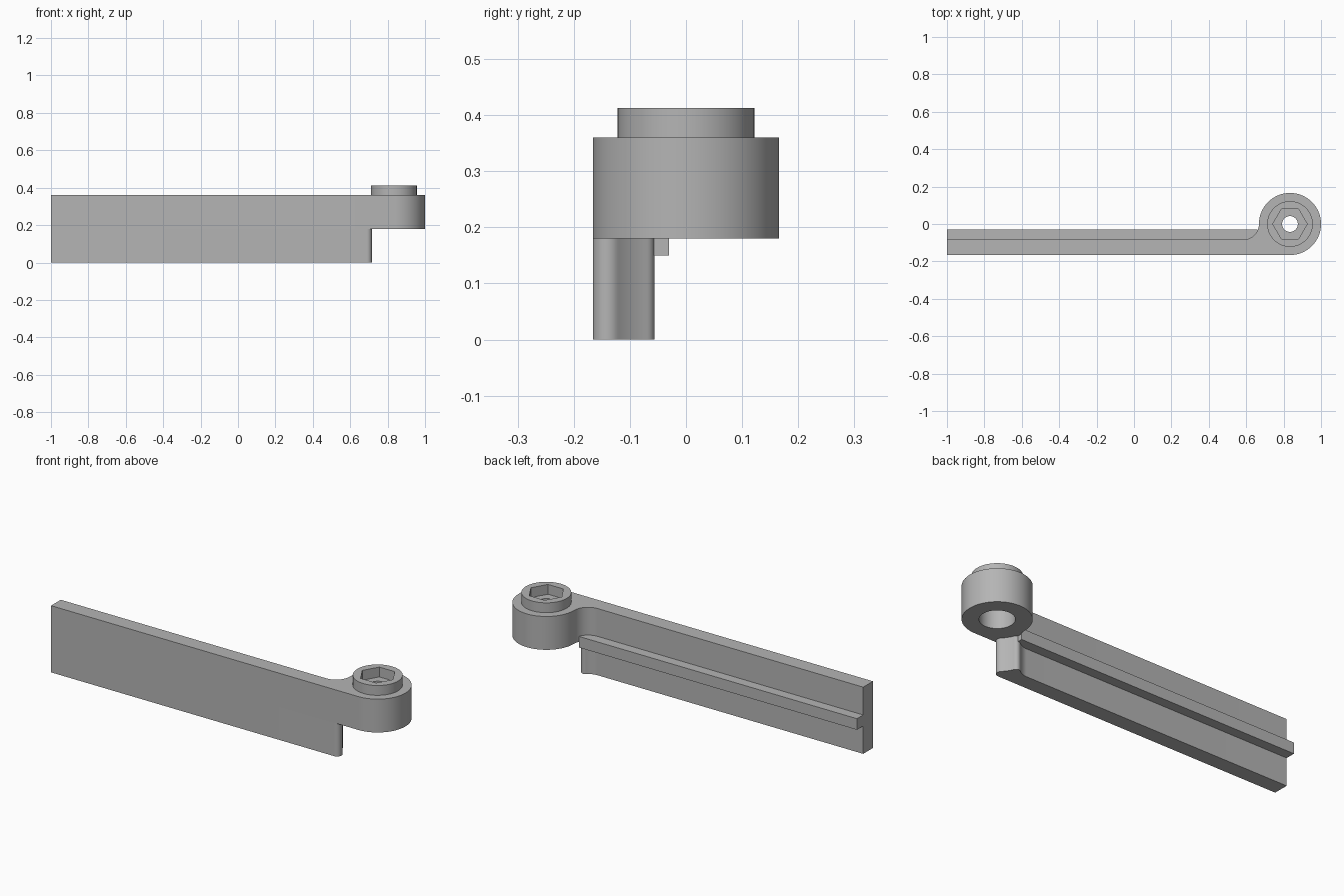
import bpy, bmesh
from math import sin, cos, pi, atan2, sqrt, hypot, radians

cube = bpy.data.objects.get("Cube")
if cube:
    bpy.data.objects.remove(cube, do_unlink=True)

EYE_X, EYE_R = 0.834, 0.166          # pivot eye centre and radius
FRONT, BACK = -0.166, -0.083         # faces of the arm plate
FIL_R = 0.083                        # fillet between plate and eye
FIL_X = EYE_X - EYE_R - FIL_R
SPLIT, TOP, COLLAR_TOP = 0.18, 0.36, 0.413

grey = bpy.data.materials.new("plain grey")
grey.use_nodes = True
colour = (0.46, 0.46, 0.46, 1)
grey.diffuse_color = colour
grey.node_tree.nodes["Principled BSDF"].inputs["Base Color"].default_value = colour


def arc(cx, cy, r, a0, a1, n):
    return [(cx + r * cos(a0 + (a1 - a0) * i / n),
             cy + r * sin(a0 + (a1 - a0) * i / n)) for i in range(n + 1)]


def circle(r, n=64):
    return arc(EYE_X, 0, r, 0, 2 * pi, n)[:-1]


def prism(name, outline, z0, z1):
    bm = bmesh.new()
    face = bm.faces.new([bm.verts.new((x, y, z0)) for x, y in outline])
    out = bmesh.ops.extrude_face_region(bm, geom=[face])["geom"]
    bmesh.ops.translate(bm, vec=(0, 0, z1 - z0),
                        verts=[v for v in out if isinstance(v, bmesh.types.BMVert)])
    bmesh.ops.recalc_face_normals(bm, faces=bm.faces[:])
    mesh = bpy.data.meshes.new(name)
    bm.to_mesh(mesh)
    bm.free()
    mesh.materials.append(grey)
    obj = bpy.data.objects.new(name, mesh)
    bpy.context.collection.objects.link(obj)
    return obj


def cut(obj, cutter):
    mod = obj.modifiers.new("cut", "BOOLEAN")
    mod.operation, mod.solver, mod.object = "DIFFERENCE", "EXACT", cutter
    bpy.context.view_layer.objects.active = obj
    bpy.ops.object.modifier_apply(modifier=mod.name)
    bpy.data.objects.remove(cutter, do_unlink=True)


# Upper arm with pivot eye and concave fillet
outline = [(-1, FRONT)] + arc(EYE_X, 0, EYE_R, -pi / 2, pi, 60)
outline += arc(FIL_X, 0, FIL_R, 0, -pi / 2, 20)[1:] + [(-1, BACK)]
arm = prism("arm_with_eye", outline, SPLIT, TOP)
cut(arm, prism("bore_cutter", circle(0.085), SPLIT - 0.1, 0.32))
cut(arm, prism("pin_hole_cutter", circle(0.042, 40), SPLIT - 0.1, TOP + 0.1))

# Lower blade, its end hollowed around the eye with rounded corners
HOLLOW, F, G = 0.175, 0.026, 0.02
fy = FRONT + F
fx = EYE_X - sqrt((HOLLOW + F) ** 2 - fy ** 2)
span = EYE_X - FIL_X
reach = ((HOLLOW + G) ** 2 - (FIL_R + G) ** 2 + span ** 2) / (2 * span)
gx, gy = EYE_X - reach, -sqrt((HOLLOW + G) ** 2 - reach ** 2)
to_eye_f = atan2(-fy, EYE_X - fx)
to_eye_g = atan2(-gy, EYE_X - gx)
to_fillet = atan2(-gy, FIL_X - gx)
outline = [(-1, FRONT)] + arc(fx, fy, F, -pi / 2, to_eye_f, 12)
outline += arc(EYE_X, 0, HOLLOW, to_eye_f + pi, to_eye_g + pi, 12)[1:]
outline += arc(gx, gy, G, to_eye_g, to_fillet, 10)[1:]
outline += arc(FIL_X, 0, FIL_R, to_fillet - pi, -pi / 2, 12)[1:] + [(-1, BACK)]
blade = prism("lower_blade", outline, 0, SPLIT)

# Rail along the back
rail = prism("back_rail", [(-1, BACK), (0.66, BACK), (0.66, -0.03), (-1, -0.03)], 0.15, 0.21)

# Raised collar with hexagonal socket
collar = prism("socket_collar", circle(0.122), TOP, COLLAR_TOP)
cut(collar, prism("hex_cutter", circle(0.092, 6), TOP - 0.1, COLLAR_TOP + 0.1))

for obj in (arm, blade, rail, collar):
    bpy.ops.object.select_all(action="DESELECT")
    obj.select_set(True)
    bpy.context.view_layer.objects.active = obj
    bpy.ops.object.shade_smooth_by_angle(angle=radians(30))
